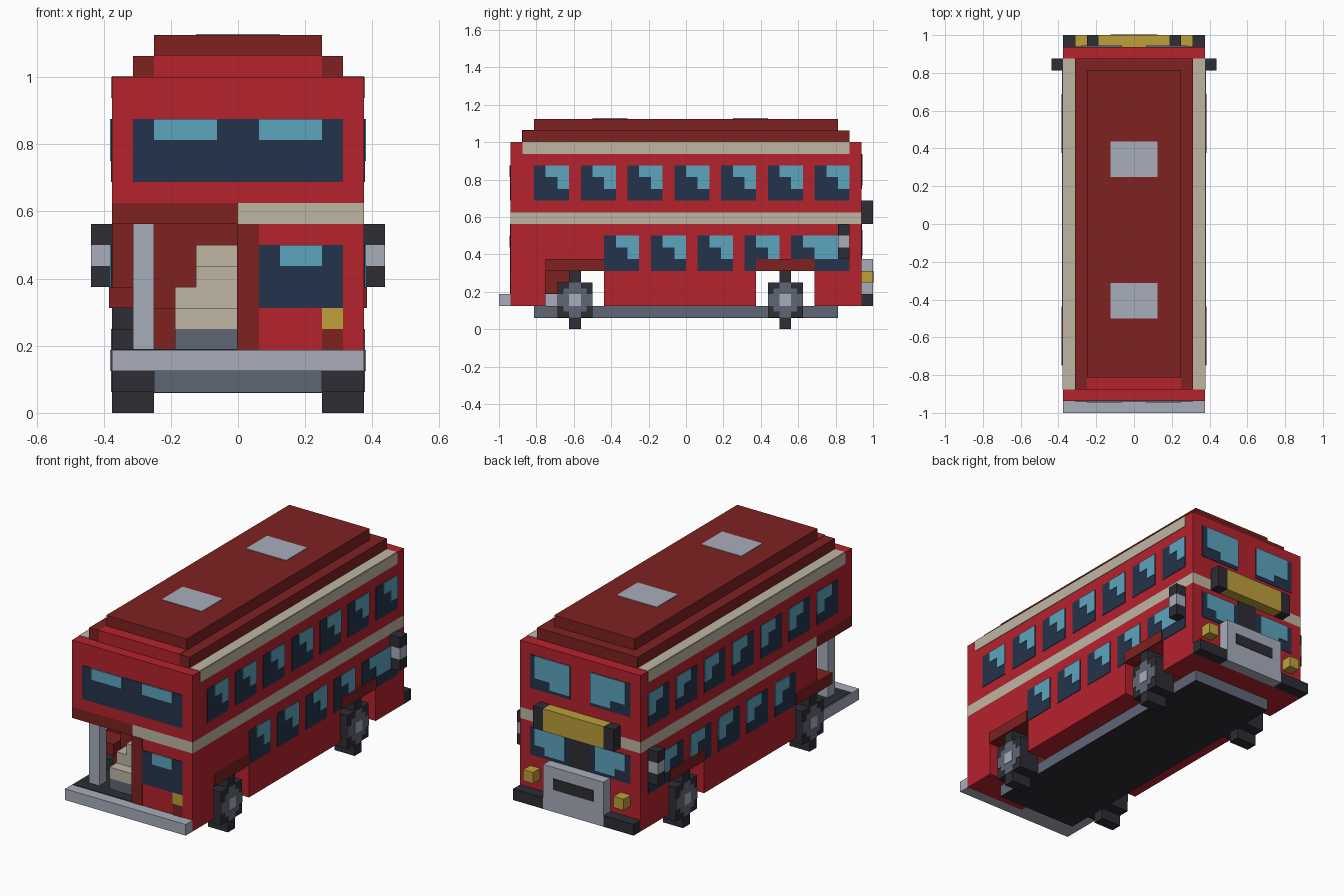
import bpy
import bmesh
from mathutils import Matrix, Vector

cube = bpy.data.objects.get("Cube")
if cube:
    bpy.data.objects.remove(cube)

UNIT = 1 / 16  # one block of the model
PAINT, GLINT = 0.05, 0.1  # plate thicknesses, in blocks


def material(name, *rgb):
    mat = bpy.data.materials.new(name)
    mat.use_nodes = True
    mat.diffuse_color = (*rgb, 1)
    mat.node_tree.nodes["Principled BSDF"].inputs["Base Color"].default_value = (*rgb, 1)
    return mat


red = material("red", .47, .016, .027)
dark_red = material("dark red", .21, .015, .015)
navy = material("navy glass", .017, .034, .07)
cyan = material("cyan glint", .107, .376, .515)
cream = material("cream", .52, .47, .37)
silver = material("light grey", .39, .42, .5)
slate = material("slate grey", .117, .136, .178)
charcoal = material("charcoal", .026, .026, .036)
gold = material("gold", .51, .35, .045)


def blocks(name, mat, *boxes, mirror=False):
    """One object made of boxes (x0, x1, y0, y1, z0, z1) in blocks."""
    bm = bmesh.new()
    for x0, x1, y0, y1, z0, z1 in boxes:
        spans = [(x0, x1)] + ([(-x1, -x0)] if mirror else [])
        for a, b in spans:
            centre = Vector((a + b, y0 + y1, z0 + z1)) / 2 * UNIT
            size = Vector((b - a, y1 - y0, z1 - z0)) * UNIT
            bmesh.ops.create_cube(bm, size=1, matrix=Matrix.LocRotScale(centre, None, size))
    mesh = bpy.data.meshes.new(name)
    bm.to_mesh(mesh)
    bm.free()
    mesh.materials.append(mat)
    obj = bpy.data.objects.new(name, mesh)
    bpy.context.collection.objects.link(obj)
    return obj


def side(y0, y1, z0, z1, depth=PAINT):
    return (6, 6 + depth, y0, y1, z0, z1)


def rear(x0, x1, z0, z1, depth=PAINT):
    return (x0, x1, -15 - depth, -15, z0, z1)


def cab(x0, x1, z0, z1, depth=PAINT):
    return (x0, x1, 15, 15 + depth, z0, z1)


# Body shell, leaving the wheel wells and rear platform open
blocks("upper_deck", red, (-6, 6, -15, 15, 10, 16))
blocks("deck_band", cream, (-6, 6, -10, 15, 9, 10), (0, 6, -15, -10, 9, 10))
blocks("platform_ceiling", dark_red, (-6, 0, -15, -10, 9, 10))
blocks("lower_deck", red, (-6, 6, -10, 15, 5, 9), (0, 6, -15, -10, 5, 9))
blocks("skirt", red, (-6, 6, -7, 6, 2, 5), (-6, 6, 11, 15, 2, 5),
       (0, 6, -15, -12, 2, 5))
blocks("chassis", slate, (-4, 4, -13, 13, 1, 2))
blocks("chassis_underside", charcoal, (-4, 4, -13, 13, 1 - PAINT, 1))

# Stepped roof
blocks("roof_lower_tier", dark_red, (-5, 5, -14, 14, 16, 17))
blocks("roof_upper_tier", dark_red, (-4, 4, -13, 13, 17, 18))
blocks("roof_rear_patch", red, (-4, 4, -14 - PAINT, -13, 16, 17 + PAINT))
blocks("roof_hatches", silver, (-2, 2, 4, 7, 18, 18 + PAINT), (-2, 2, -8, -5, 18, 18 + PAINT))
blocks("gutter", cream, side(-14, 14, 15, 16), (5, 6, -14, 14, 16, 16 + PAINT), mirror=True)

# Side windows: each has a stepped glint in its upper front corner
starts = [(-13 + 4 * i, 11) for i in range(7)] + [(-7 + 4 * i, 5) for i in range(4)]
glass = [side(y, y + 3, z, z + 3) for y, z in starts]
glints = [side(y + 1, y + 3, z + 2, z + 3, GLINT) for y, z in starts]
glints += [side(y + 2, y + 3, z + 1, z + 2, GLINT) for y, z in starts]
blocks("side_windows", navy, *glass, side(9, 14, 5, 8), mirror=True)
blocks("side_glints", cyan, *glints, side(10, 13, 7, 8, GLINT),
       side(11, 13, 6, 7, GLINT), mirror=True)

# Wheel arches and wheels
blocks("wheel_arches", dark_red, *[(4, 6 + 2 * PAINT + GLINT / 2, y, y + 5, 5, 6)
                                   for y in (-12, 6)], mirror=True)
for label, y in (("rear", -9.5), ("front", 8.5)):
    h = 2.5  # hub height
    blocks(label + "_wheels", charcoal, (4, 6, y - 1.5, y + 1.5, h - 1.5, h + 1.5),
           (4, 6, y - .5, y + .5, h - 2.5, h + 2.5), mirror=True)
    blocks(label + "_hubs", slate, side(y - 1, y + 1, h - 1, h + 1),
           side(y - 1.5, y + 1.5, h - .5, h + .5),
           side(y - .5, y + .5, h - 1.5, h + 1.5), mirror=True)
    blocks(label + "_hub_caps", silver, side(y - .5, y + .5, h - .5, h + .5, GLINT), mirror=True)

# Rear platform with pole and stairs
blocks("platform", silver, (-6, 0, -15, -11, 2, 3))
blocks("platform_floor", charcoal, (-5.9, 0, -15, -11, 3, 3 + PAINT))
blocks("rear_bumper", silver, (-6, 6, -16, -15, 2, 3))
blocks("platform_wall", dark_red, (-4, 5, -12, -10, 3, 5), (-6, 0, -10 - PAINT, -10, 5, 9),
       (-4, 0, -11, -10, 5, 9))
blocks("stair_partition", dark_red, (-PAINT, 1, -15 - PAINT, -10, 3, 9))
blocks("pole", silver, (-5, -4, -14, -13, 3, 9))
blocks("bottom_step", slate, (-3, 0, -14, -11, 3, 4))
blocks("stairs", cream, (-3, 0, -14, -11, 4, 5), (-3, 0, -13, -11, 5, 6),
       (-2, 0, -13, -11, 6, 7), (-2, 0, -12, -11, 7, 8))

# Rear windows and lamp
blocks("rear_windows", navy, rear(-5, 5, 11, 14), rear(1, 5, 5, 8))
blocks("rear_glints", cyan, rear(-4, -1, 13, 14, GLINT), rear(1, 4, 13, 14, GLINT),
       rear(2, 4, 7, 8, GLINT))
blocks("rear_lamp", gold, rear(4, 5, 4, 5))
blocks("rear_lamp_base", dark_red, rear(4, 5, 3, 4))

# Cab end windows
blocks("cab_windows", navy, cab(1, 5, 12, 15), cab(1, 5, 6, 8.5), mirror=True)
blocks("cab_glints", cyan, cab(1, 4.5, 13, 15, GLINT), cab(1, 3, 12.3, 13, GLINT),
       cab(1.5, 4.5, 7, 8.5, GLINT), cab(1.5, 3.5, 6.3, 7, GLINT), mirror=True)
blocks("cab_divider", charcoal, cab(-1, 1, 6, 9))

# Destination sign, radiator, lamps and bumper
blocks("sign_box", gold, (-3, 3, 15, 16, 9, 11))
blocks("sign_ends", charcoal, (3, 4, 15, 16, 9, 11), mirror=True)
blocks("radiator", silver, (-3, 3, 15, 16, 2, 6))
blocks("grille_slot", charcoal, (-2, 2, 16, 16 + PAINT, 4, 5))
blocks("headlamps", gold, (4, 5, 15, 16, 4, 5), mirror=True)
blocks("front_bumper", charcoal, (3, 6, 15, 16, 2, 3), mirror=True)

# Wing mirrors
blocks("mirror_frames", charcoal, (6, 7, 13, 14, 6, 7), (6, 7, 13, 14, 8, 9), mirror=True)
blocks("mirror_glass", silver, (6, 7, 13, 14, 7, 8), mirror=True)
